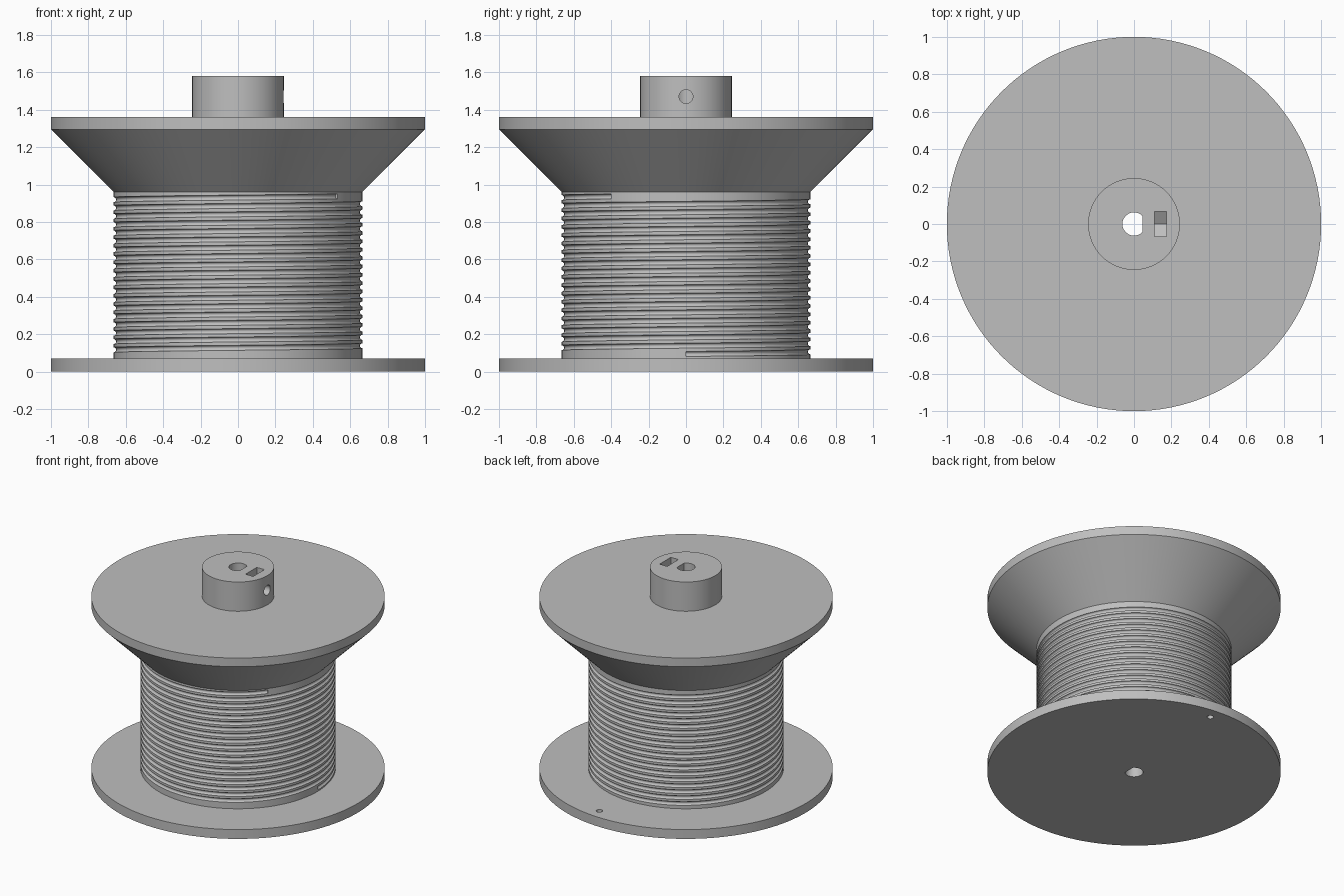
import bpy, bmesh, math
from mathutils import Vector

if "Cube" in bpy.data.objects:
    bpy.data.objects.remove(bpy.data.objects["Cube"])

SEG = 128
DRUM_R, DRUM_Z0, DRUM_Z1 = 0.665, 0.07, 0.96
PITCH, GROOVE_Z, GROOVE_R, TURNS = 0.0446, 0.094, 0.0135, 18.897

grey = bpy.data.materials.new("grey plastic")
grey.diffuse_color = (0.52, 0.52, 0.52, 1)
grey.use_nodes = True
grey.node_tree.nodes["Principled BSDF"].inputs["Base Color"].default_value = grey.diffuse_color


def finish(name, bm):
    me = bpy.data.meshes.new(name)
    bm.to_mesh(me)
    bm.free()
    me.materials.append(grey)
    ob = bpy.data.objects.new(name, me)
    bpy.context.collection.objects.link(ob)
    return ob


def activate(ob):
    bpy.ops.object.select_all(action='DESELECT')
    ob.select_set(True)
    bpy.context.view_layer.objects.active = ob


def smooth(ob):
    activate(ob)
    bpy.ops.object.shade_smooth_by_angle(angle=math.radians(35))


def lathe(name, profile):
    """Closed solid of revolution; the first and last rings are capped."""
    bm = bmesh.new()
    rings = [[bm.verts.new((r * math.cos(2 * math.pi * i / SEG),
                            r * math.sin(2 * math.pi * i / SEG), z))
              for i in range(SEG)] for r, z in profile]
    for a, b in zip(rings, rings[1:]):
        for i in range(SEG):
            j = (i + 1) % SEG
            bm.faces.new((a[i], a[j], b[j], b[i]))
    bm.faces.new(rings[0][::-1])
    bm.faces.new(rings[-1])
    return finish(name, bm)


def prism(name, pts, offset, caps=True):
    """Extrude a closed outline of 3D points along an offset."""
    bm = bmesh.new()
    a = [bm.verts.new(p) for p in pts]
    b = [bm.verts.new(Vector(p) + Vector(offset)) for p in pts]
    n = len(pts)
    for i in range(n):
        j = (i + 1) % n
        bm.faces.new((a[i], a[j], b[j], b[i]))
    if caps:
        bm.faces.new(a[::-1])
        bm.faces.new(b)
        bmesh.ops.recalc_face_normals(bm, faces=bm.faces[:])
    else:
        bmesh.ops.reverse_faces(bm, faces=bm.faces[:])
    return finish(name, bm)


def cut(ob, cutters):
    for c in cutters:
        m = ob.modifiers.new("cut", 'BOOLEAN')
        m.operation, m.solver, m.object = 'DIFFERENCE', 'EXACT', c
        activate(ob)
        bpy.ops.object.modifier_apply(modifier=m.name)


def open_inner_cap(ob, z):
    """Remove the hidden cap where the part meets the drum."""
    bm = bmesh.new()
    bm.from_mesh(ob.data)
    hidden = [f for f in bm.faces if all(abs(v.co.z - z) < 1e-4 and
              v.co.xy.length < DRUM_R + 1e-3 for v in f.verts)]
    bmesh.ops.delete(bm, geom=hidden, context='FACES')
    bm.to_mesh(ob.data)
    bm.free()


# Flanges, cone and hub
bottom = lathe("bottom_flange", [(1, 0), (1, DRUM_Z0), (DRUM_R, DRUM_Z0)])
top = lathe("top_flange_and_hub", [(DRUM_R, DRUM_Z1), (1, 1.295), (1, 1.36),
                                   (0.245, 1.36), (0.245, 1.58)])

# D-shaped shaft bore outline
a0 = math.acos(0.045 / 0.062)
d_shape = [(0.062 * math.cos(a), 0.062 * math.sin(a)) for a in
           (a0 + (2 * math.pi - 2 * a0) * i / 36 for i in range(37))]
bore = prism("bore_cutter", [(x, y, -0.2) for x, y in d_shape], (0, 0, 2))

# Cord hole in the bottom flange
circle = [(math.cos(2 * math.pi * i / 32), math.sin(2 * math.pi * i / 32)) for i in range(32)]
cord = prism("cord_hole_cutter", [(0.084 + 0.022 * c, 0.909 + 0.022 * s, -0.1)
                                  for c, s in circle], (0, 0, 0.3))

# Nut trap with pointed floor, and set screw hole
HZ = 1.47
nut = prism("nut_cutter", [(0.11, y, z) for y, z in
            ((-0.067, 1.7), (-0.067, HZ - 0.039), (0, HZ - 0.077),
             (0.067, HZ - 0.039), (0.067, 1.7))], (0.063, 0, 0))
screw = prism("screw_cutter", [(0.02, 0.037 * c, HZ + 0.037 * s)
                               for c, s in circle], (0.3, 0, 0))

cut(bottom, [bore, cord])
cut(top, [bore, nut, screw])
for c in (bore, cord, nut, screw):
    bpy.data.objects.remove(c)
open_inner_cap(bottom, DRUM_Z0)
open_inner_cap(top, DRUM_Z1)

# Bore wall inside the drum
liner = prism("shaft_bore", [(x, y, DRUM_Z0) for x, y in d_shape],
              (0, 0, DRUM_Z1 - DRUM_Z0), caps=False)

# Drum with a helical cord groove; doubled columns form the groove end walls
end = TURNS % 1
cols = [(i / SEG, i / SEG) for i in range(SEG + 1)]
cols += [(0, -1e-6), (end, end - 1e-6), (end, end + 1e-6)]
cols.sort(key=lambda c: c[1])
bm = bmesh.new()
grid = []
for u, u_test in cols:
    ca, sa = math.cos(2 * math.pi * u), math.sin(2 * math.pi * u)
    pts = [(DRUM_R, DRUM_Z0)]
    for k in range(19):
        cut_here = 0 <= k + u_test <= TURNS
        for j in range(7):
            t = math.pi * j / 6
            depth = GROOVE_R * math.sin(t) if cut_here else 0
            pts.append((DRUM_R - depth,
                        GROOVE_Z + PITCH * (k + u) - GROOVE_R * math.cos(t)))
    pts.append((DRUM_R, DRUM_Z1))
    grid.append([bm.verts.new((r * ca, r * sa, z)) for r, z in pts])
for a, b in zip(grid, grid[1:]):
    for j in range(len(a) - 1):
        bm.faces.new((a[j], b[j], b[j + 1], a[j + 1]))
bmesh.ops.remove_doubles(bm, verts=bm.verts[:], dist=1e-5)
bmesh.ops.dissolve_degenerate(bm, edges=bm.edges[:], dist=1e-6)
drum = finish("grooved_drum", bm)

for ob in (bottom, top, liner, drum):
    smooth(ob)
